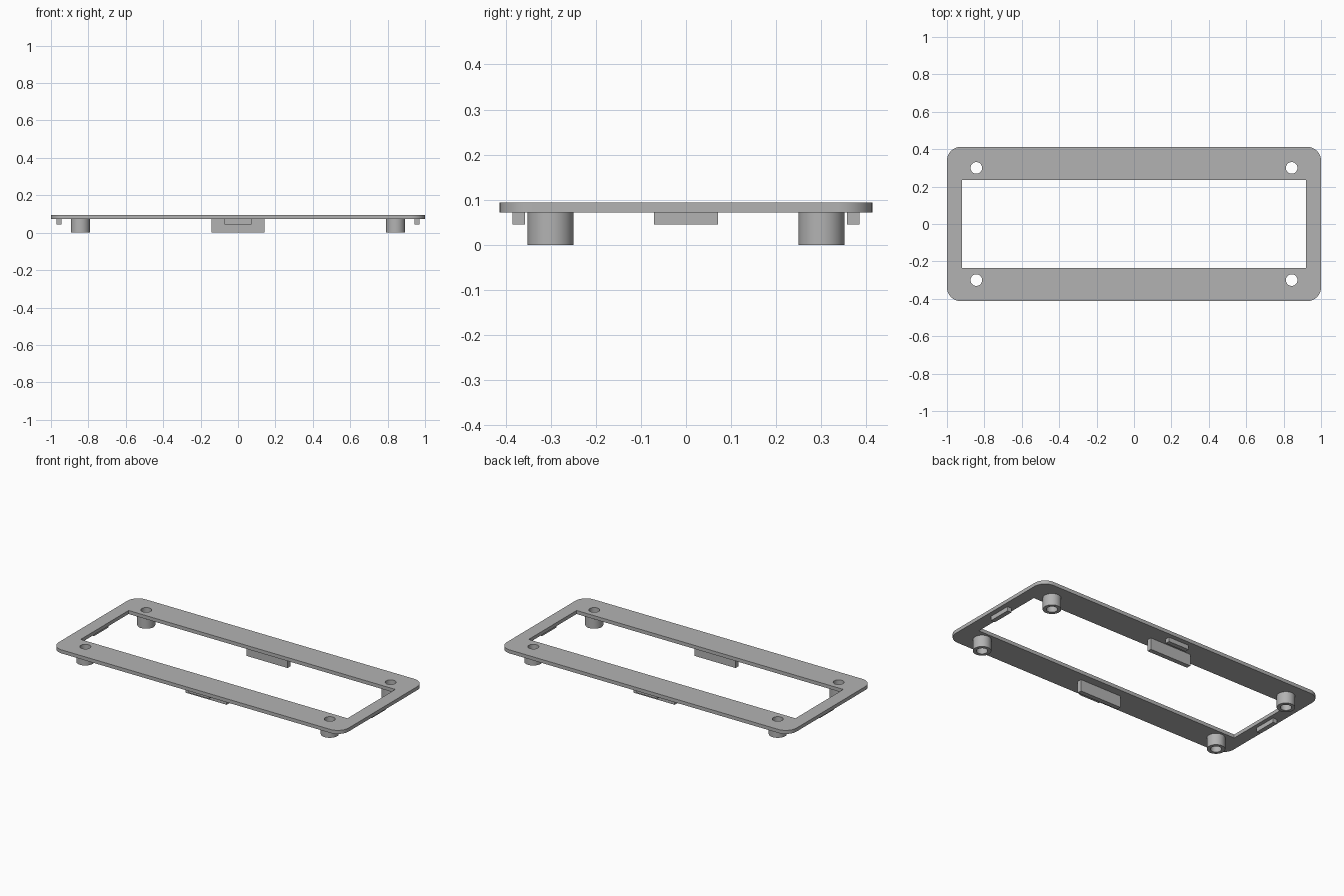
import bpy, bmesh
from math import sin, cos, pi, radians

cube = bpy.data.objects.get("Cube")
if cube:
    bpy.data.objects.remove(cube, do_unlink=True)

grey = bpy.data.materials.new("plain grey")
grey.use_nodes = True
colour = (0.45, 0.45, 0.45, 1)
grey.diffuse_color = colour
grey.node_tree.nodes["Principled BSDF"].inputs["Base Color"].default_value = colour

PLATE_LOW, PLATE_TOP = 0.072, 0.094
HOLE_X, HOLE_Y, HOLE_R, BOSS_R = 0.843, 0.3, 0.031, 0.051


def circle(cx, cy, r, n=48):
    return [(cx + r * cos(2 * pi * i / n), cy + r * sin(2 * pi * i / n)) for i in range(n)]


def rectangle(hx, hy, r=0, steps=12):
    """Centred rectangle outline, with rounded corners if r is given."""
    corners = [(1, 1), (-1, 1), (-1, -1), (1, -1)]
    if not r:
        return [(sx * hx, sy * hy) for sx, sy in corners]
    points = []
    for k, (sx, sy) in enumerate(corners):
        for i in range(steps + 1):
            a = (k + i / steps) * pi / 2
            points.append((sx * (hx - r) + r * cos(a), sy * (hy - r) + r * sin(a)))
    return points


def add_object(name, mesh):
    mesh.materials.clear()
    mesh.materials.append(grey)
    obj = bpy.data.objects.new(name, mesh)
    bpy.context.collection.objects.link(obj)
    return obj


def extrude_outlines(name, outlines, low, high):
    """Solid between two heights; inner outlines become through holes."""
    curve = bpy.data.curves.new(name, "CURVE")
    curve.dimensions, curve.fill_mode = "2D", "BOTH"
    curve.extrude = (high - low) / 2
    for outline in outlines:
        spline = curve.splines.new("POLY")
        spline.points.add(len(outline) - 1)
        for point, (x, y) in zip(spline.points, outline):
            point.co = (x, y, 0, 1)
        spline.use_cyclic_u = True
    helper = bpy.data.objects.new(name + " outline", curve)
    bpy.context.collection.objects.link(helper)
    bpy.context.view_layer.update()
    graph = bpy.context.evaluated_depsgraph_get()
    mesh = bpy.data.meshes.new_from_object(helper.evaluated_get(graph))
    bpy.data.objects.remove(helper, do_unlink=True)

    bm = bmesh.new()
    bm.from_mesh(mesh)
    bmesh.ops.remove_doubles(bm, verts=bm.verts, dist=1e-5)
    bmesh.ops.recalc_face_normals(bm, faces=bm.faces)
    bmesh.ops.translate(bm, verts=bm.verts, vec=(0, 0, (low + high) / 2))
    bm.to_mesh(mesh)
    bm.free()

    obj = add_object(name, mesh)
    bpy.ops.object.select_all(action="DESELECT")
    obj.select_set(True)
    bpy.context.view_layer.objects.active = obj
    bpy.ops.object.shade_smooth_by_angle(angle=radians(30))
    return obj


def box(name, centre, size):
    bm = bmesh.new()
    bmesh.ops.create_cube(bm, size=1)
    bmesh.ops.scale(bm, verts=bm.verts, vec=size)
    bmesh.ops.translate(bm, verts=bm.verts, vec=centre)
    mesh = bpy.data.meshes.new(name)
    bm.to_mesh(mesh)
    bm.free()
    return add_object(name, mesh)


# Rounded frame plate with a window and four screw holes
corners = [(sx * HOLE_X, sy * HOLE_Y) for sx in (-1, 1) for sy in (-1, 1)]
holes = [circle(x, y, HOLE_R) for x, y in corners]
extrude_outlines("frame_plate",
                 [rectangle(1, 0.413, 0.075), rectangle(0.92, 0.236)] + holes,
                 PLATE_LOW, PLATE_TOP)

# Hollow screw bosses under the corners
for x, y in corners:
    name = f"{'front' if y < 0 else 'back'}_{'left' if x > 0 else 'right'}_boss"
    extrude_outlines(name, [circle(x, y, BOSS_R), circle(x, y, HOLE_R)], 0, PLATE_LOW)

# Locating tabs under the plate
short_z, short_h = (0.045 + PLATE_LOW) / 2, PLATE_LOW - 0.045
for s, side, end in ((-1, "front", "right"), (1, "back", "left")):
    box(side + "_tall_tab", (0, s * 0.3, PLATE_LOW / 2), (0.284, 0.028, PLATE_LOW))
    box(side + "_short_tab", (0, s * 0.371, short_z), (0.142, 0.028, short_h))
    box(end + "_short_tab", (s * 0.957, 0, short_z), (0.028, 0.142, short_h))
